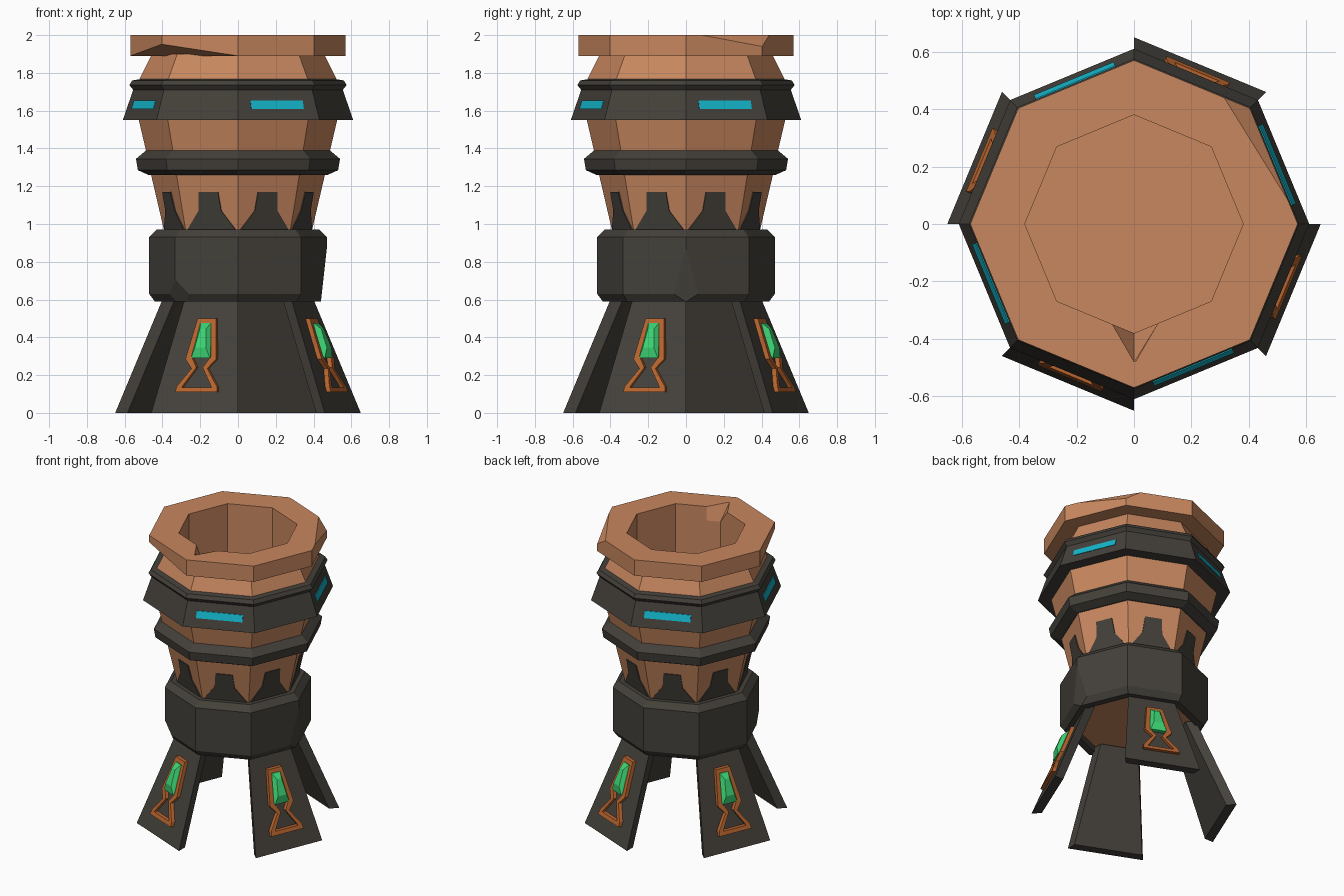
import bpy, bmesh, math
from mathutils import Vector

cube = bpy.data.objects.get("Cube")
if cube:
    bpy.data.objects.remove(cube, do_unlink=True)

SIDES = 8
HALF = math.pi / SIDES
LEG_SIDES = (1, 3, 5, 7)       # octagon sides that carry legs
WINDOW_SIDES = (0, 2, 4, 6)    # octagon sides that carry windows


def material(name, rgb):
    m = bpy.data.materials.new(name)
    m.use_nodes = True
    m.diffuse_color = (*rgb, 1)
    bsdf = next(n for n in m.node_tree.nodes if n.type == 'BSDF_PRINCIPLED')
    bsdf.inputs["Base Color"].default_value = (*rgb, 1)
    return m


COPPER = material("copper", (0.58, 0.245, 0.115))
DARK = material("dark_metal", (0.058, 0.052, 0.043))
ORANGE = material("orange_trim", (0.47, 0.125, 0.027))
GREEN = material("green_gem", (0.045, 0.64, 0.17))
CYAN = material("cyan_light", (0.007, 0.47, 0.60))


def loft(name, loops, mat, closed=False, cap_start=True, cap_end=True):
    """Skin a series of equal-length loops of points."""
    bm = bmesh.new()
    rings = [[bm.verts.new(p) for p in loop] for loop in loops]
    pairs = list(zip(rings, rings[1:]))
    if closed:
        pairs.append((rings[-1], rings[0]))
    n = len(rings[0])
    for a, b in pairs:
        for i in range(n):
            j = (i + 1) % n
            bm.faces.new((a[i], a[j], b[j], b[i]))
    if not closed:
        if cap_start:
            bm.faces.new(rings[0])
        if cap_end:
            bm.faces.new(rings[-1])
    bmesh.ops.recalc_face_normals(bm, faces=bm.faces)
    mesh = bpy.data.meshes.new(name)
    bm.to_mesh(mesh)
    bm.free()
    mesh.materials.append(mat)
    ob = bpy.data.objects.new(name, mesh)
    bpy.context.collection.objects.link(ob)
    return ob


def octagon(r, z):
    return [Vector((r * math.cos(2 * HALF * i), r * math.sin(2 * HALF * i), z))
            for i in range(SIDES)]


def lathe(name, profile, mat, closed=True):
    return loft(name, [octagon(r, z) for r, z in profile], mat, closed)


def on_side(side, u, radius, z, depth=0):
    """Point on one octagon side: u across, depth outward."""
    a = HALF * (2 * side + 1)
    out = Vector((math.cos(a), math.sin(a), 0))
    across = Vector((-out.y, out.x, 0))
    return out * (radius * math.cos(HALF) + depth) + across * u + Vector((0, 0, z))


def slope(r0, z0, r1, z1):
    return lambda z: r0 + (r1 - r0) * (z - z0) / (z1 - z0)


def mirrored(half):
    return half + [(-u, z) for u, z in reversed(half)]


def outline(side, half, cone, depth):
    return [on_side(side, u, cone(z), z, depth) for u, z in mirrored(half)]


def chip(ob, *points):
    """Slice a corner off with the plane through three points."""
    p, q, r = (Vector(v) for v in points)
    n = (q - p).cross(r - p)
    if n.x * r.x + n.y * r.y < 0:
        n.negate()
    bm = bmesh.new()
    bm.from_mesh(ob.data)
    cut = bmesh.ops.bisect_plane(bm, geom=bm.verts[:] + bm.edges[:] + bm.faces[:],
                                 plane_co=p, plane_no=n, clear_outer=True)
    edges = [e for e in cut["geom_cut"] if isinstance(e, bmesh.types.BMEdge)]
    bmesh.ops.holes_fill(bm, edges=edges, sides=0)
    bmesh.ops.recalc_face_normals(bm, faces=bm.faces)
    bm.to_mesh(ob.data)
    bm.free()


# Copper body with a deep well in the top
lathe("body", [(0.40, 0.63), (0.39, 0.96), (0.46, 1.26), (0.485, 1.38),
               (0.525, 1.55), (0.535, 1.74), (0.455, 1.90), (0.38, 1.90),
               (0.38, 1.30)], COPPER, closed=False)

# Heavy rim with chipped corners and a notch in its inner edge
rim = lathe("rim", [(0.57, 1.89), (0.57, 2.0), (0.38, 2.0), (0.38, 1.89)], COPPER)
chip(rim, (-0.57, 0, 1.89), (0, -0.57, 1.89), (-0.40, -0.40, 1.95))
chip(rim, (0.32, 0.43, 2.0), (0.55, 0.06, 2.0), (0.403, 0.403, 1.94))


def notch(ob, y, wide, deep):
    """Cut a tapering wedge into the top of the rim."""
    inner = y * 0.7
    tri = [(-wide, inner), (wide, inner), (0, y)]
    low = [(-wide, inner), (wide, inner), (0, inner * 1.1)]
    cutter = loft("notch_cutter", [[Vector((x, v, 2.0 - deep)) for x, v in low],
                                   [Vector((x, v, 2.01)) for x, v in tri]], COPPER)
    cutter.hide_render = True
    mod = ob.modifiers.new("notch", 'BOOLEAN')
    mod.operation = 'DIFFERENCE'
    mod.solver = 'EXACT'
    mod.object = cutter
    bpy.context.view_layer.update()
    graph = bpy.context.evaluated_depsgraph_get()
    ob.data = bpy.data.meshes.new_from_object(ob.evaluated_get(graph))
    ob.modifiers.clear()
    bpy.data.objects.remove(cutter, do_unlink=True)


notch(rim, -0.49, 0.085, 0.10)

# Dark bands and collar
lathe("window_band", [(0.50, 1.55), (0.61, 1.55), (0.555, 1.71), (0.575, 1.735),
                      (0.56, 1.76), (0.50, 1.77)], DARK)
lathe("middle_ring", [(0.44, 1.26), (0.475, 1.26), (0.53, 1.285), (0.54, 1.345),
                      (0.48, 1.395), (0.44, 1.39)], DARK)
collar = lathe("collar", [(0.39, 0.59), (0.44, 0.59), (0.47, 0.63), (0.47, 0.93),
                          (0.43, 0.97), (0.37, 0.97)], DARK)
chip(collar, (-0.26, -0.34, 0.59), (-0.34, -0.26, 0.59), (-0.328, -0.328, 0.69))
chip(collar, (0.44, 0.03, 0.60), (0.44, -0.03, 0.60), (0.47, 0, 0.87))

# Dark teeth around the neck
neck = slope(0.39, 0.96, 0.46, 1.26)
tooth = [(0.145, 0.96), (0.065, 1.07), (0.055, 1.17)]
for s in range(SIDES):
    loft(f"neck_tooth_{s + 1}", [outline(s, tooth, neck, -0.01),
                                 outline(s, tooth, neck, 0.006)], DARK)

# Lit windows in the band
band = slope(0.61, 1.55, 0.555, 1.71)
window = [(0.15, 1.61), (0.15, 1.655)]
for s in WINDOW_SIDES:
    loft(f"window_{s + 1}", [outline(s, window, band, -0.005),
                             outline(s, window, band, 0.004)], CYAN)

# Splayed legs with a framed gem on each
leg = slope(0.65, 0, 0.40, 0.60)
frame_out = [(0.12, 0.11), (0.115, 0.14), (0.045, 0.235), (0.088, 0.285), (0.052, 0.50)]
frame_in = [(0.085, 0.135), (0.08, 0.145), (0.018, 0.24), (0.056, 0.30), (0.03, 0.475)]
gem_base = [(0.054, 0.29), (0.03, 0.475)]
gem_top = [(0.032, 0.345), (0.018, 0.445)]


def leg_section(side, z):
    r, inner = leg(z), leg(z) - 0.065
    k = math.sin(HALF)
    return [on_side(side, r * k, r, z), on_side(side, -r * k, r, z),
            on_side(side, -inner * k, inner, z), on_side(side, inner * k, inner, z)]


for s in LEG_SIDES:
    loft(f"leg_{s + 1}", [leg_section(s, 0), leg_section(s, 0.62)], DARK)
    loft(f"gem_frame_{s + 1}", [outline(s, frame_out, leg, -0.01),
                                outline(s, frame_out, leg, 0.025),
                                outline(s, frame_in, leg, 0.025),
                                outline(s, frame_in, leg, -0.01)], ORANGE, closed=True)
    loft(f"gem_{s + 1}", [outline(s, gem_base, leg, -0.01),
                          outline(s, gem_base, leg, 0.03),
                          outline(s, gem_top, leg, 0.055)], GREEN)
